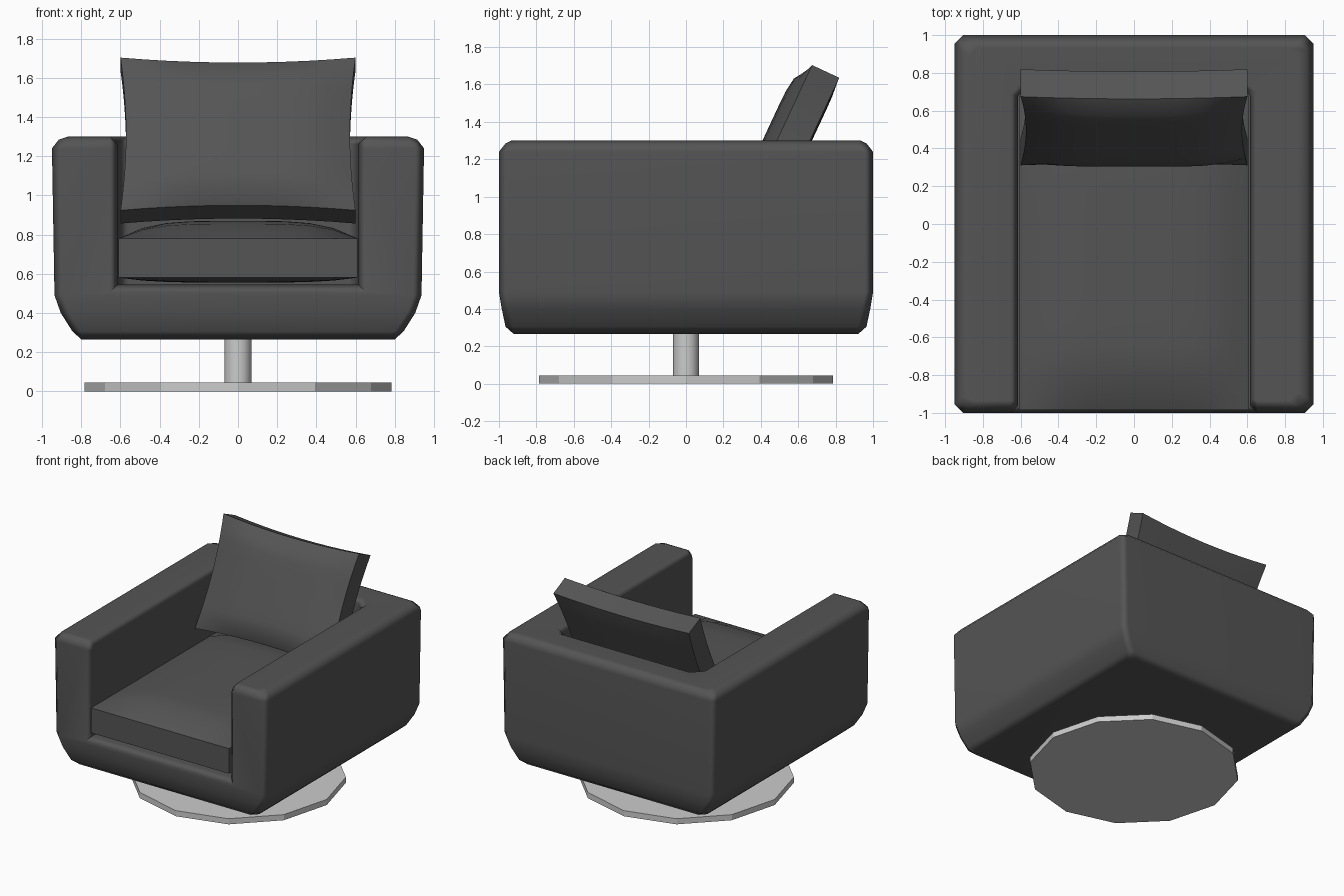
import bpy, bmesh, math
from mathutils import Matrix, Vector

cube = bpy.data.objects.get("Cube")
if cube:
    bpy.data.objects.remove(cube)


def material(name, value, rough):
    m = bpy.data.materials.new(name)
    m.use_nodes = True
    color = (value, value, value, 1)
    m.diffuse_color = color
    node = m.node_tree.nodes["Principled BSDF"]
    node.inputs["Base Color"].default_value = color
    node.inputs["Roughness"].default_value = rough
    return m


charcoal = material("charcoal upholstery", 0.09, 0.8)
silver = material("light grey metal", 0.6, 0.4)


def make_object(name, bm, mat=None, angle=None):
    bmesh.ops.recalc_face_normals(bm, faces=bm.faces)
    mesh = bpy.data.meshes.new(name)
    bm.to_mesh(mesh)
    bm.free()
    ob = bpy.data.objects.new(name, mesh)
    bpy.context.collection.objects.link(ob)
    if mat:
        mesh.materials.append(mat)
    if angle:
        bpy.ops.object.select_all(action="DESELECT")
        ob.select_set(True)
        bpy.context.view_layer.objects.active = ob
        bpy.ops.object.shade_smooth_by_angle(angle=math.radians(angle))
    return ob


def loft(rings):
    """Skin a stack of closed rings and cap both ends."""
    bm = bmesh.new()
    loops = [[bm.verts.new(p) for p in ring] for ring in rings]
    n = len(loops[0])
    for low, high in zip(loops, loops[1:]):
        for i in range(n):
            j = (i + 1) % n
            bm.faces.new((low[i], low[j], high[j], high[i]))
    bm.faces.new(loops[0])
    bm.faces.new(loops[-1])
    return bm


def chamfered_ring(z, a, b, c=0.045):
    quarter = [(a, b - c), (a - c, b)]
    half = quarter + [(-x, y) for x, y in reversed(quarter)]
    return [(x, y, z) for x, y in half + [(-x, -y) for x, y in half]]


# Shell: curved underside, upright walls, eased top edge
shell_profile = [(0.265, 0.80, 0.92), (0.305, 0.845, 0.965), (0.40, 0.905, 0.985),
                 (0.49, 0.937, 1.0), (1.24, 0.95, 1.0), (1.285, 0.915, 0.965),
                 (1.30, 0.87, 0.935)]
shell = make_object("shell_blank", loft([chamfered_ring(*p) for p in shell_profile]))

# Seat opening, cut through the front and top
W, BACK, FLOOR = 0.615, 0.735, 0.545
outline = [(-W, -1.2), (W, -1.2), (W, BACK - 0.06), (W - 0.06, BACK),
           (0.06 - W, BACK), (-W, BACK - 0.06)]
cutter = make_object("opening_cutter", loft([[(x, y, z) for x, y in outline] for z in (FLOOR, 1.5)]))
cutter.hide_render = True
cut = shell.modifiers.new("opening", "BOOLEAN")
cut.object, cut.operation, cut.solver = cutter, "DIFFERENCE", "EXACT"
bpy.context.view_layer.update()
bm = bmesh.new()
bm.from_object(shell, bpy.context.evaluated_depsgraph_get())
for helper in (shell, cutter):
    bpy.data.objects.remove(helper)


# Chamfer the rim of the opening
def on_rim(v):
    return abs(v.co.x) < W + 0.01 and (v.co.y < -0.9 or v.co.z > 1.23) and v.co.z > FLOOR - 0.01


rim = [e for e in bm.edges if all(on_rim(v) for v in e.verts)]
bmesh.ops.bevel(bm, geom=rim, offset=0.038, segments=1, affect="EDGES")
body = make_object("body_shell", bm, charcoal, 50)
soft = body.modifiers.new("even_shading", "WEIGHTED_NORMAL")
soft.keep_sharp = True


def cushion(name, half, edge, front, back, pinch, matrix, n=10):
    """Padded slab in local XY; local +Z is the fuller side."""
    bm = bmesh.new()
    sheets = []
    for side, bulge in ((1, front), (-1, back)):
        grid = {}
        for i in range(n + 1):
            for j in range(n + 1):
                u, v = 2 * i / n - 1, 2 * j / n - 1
                x = u * (half[0] - pinch * (1 - v * v))
                y = v * (half[1] - pinch * (1 - u * u))
                puff = (1 - u ** 4) * (1 - v ** 8)
                grid[i, j] = bm.verts.new((x, y, side * (edge + bulge * puff)))
        for i in range(n):
            for j in range(n):
                bm.faces.new((grid[i, j], grid[i + 1, j], grid[i + 1, j + 1], grid[i, j + 1]))
        sheets.append(grid)
    top, bottom = sheets
    border = ([(i, 0) for i in range(n)] + [(n, j) for j in range(n)]
              + [(i, n) for i in range(n, 0, -1)] + [(0, j) for j in range(n, 0, -1)])
    for a, b in zip(border, border[1:] + border[:1]):
        bm.faces.new((top[a], top[b], bottom[b], bottom[a]))
    bm.transform(matrix)
    return make_object(name, bm, charcoal, 50)


# Seat cushion and leaning back pillow
cushion("seat_cushion", (0.61, 0.83), 0.1, 0.09, 0.025, 0.0,
        Matrix.Translation((0, -0.155, 0.68)))
lean = Matrix.Rotation(math.radians(90 - 25), 4, "X")
cushion("back_pillow", (0.6, 0.43), 0.08, 0.07, 0.01, 0.028,
        Matrix.Translation((0, 0.565, 1.28)) @ lean)


# Swivel stem and twelve-sided base disc
def cylinder(name, radius, low, high, sides, angle):
    bm = bmesh.new()
    bmesh.ops.create_cone(bm, cap_ends=True, segments=sides, radius1=radius, radius2=radius,
                          depth=high - low, matrix=Matrix.Translation((0, 0, (low + high) / 2)))
    return make_object(name, bm, silver, angle)


cylinder("swivel_stem", 0.07, 0.04, 0.28, 12, 40)
cylinder("base_disc", 0.785, 0.0, 0.045, 12, None)
